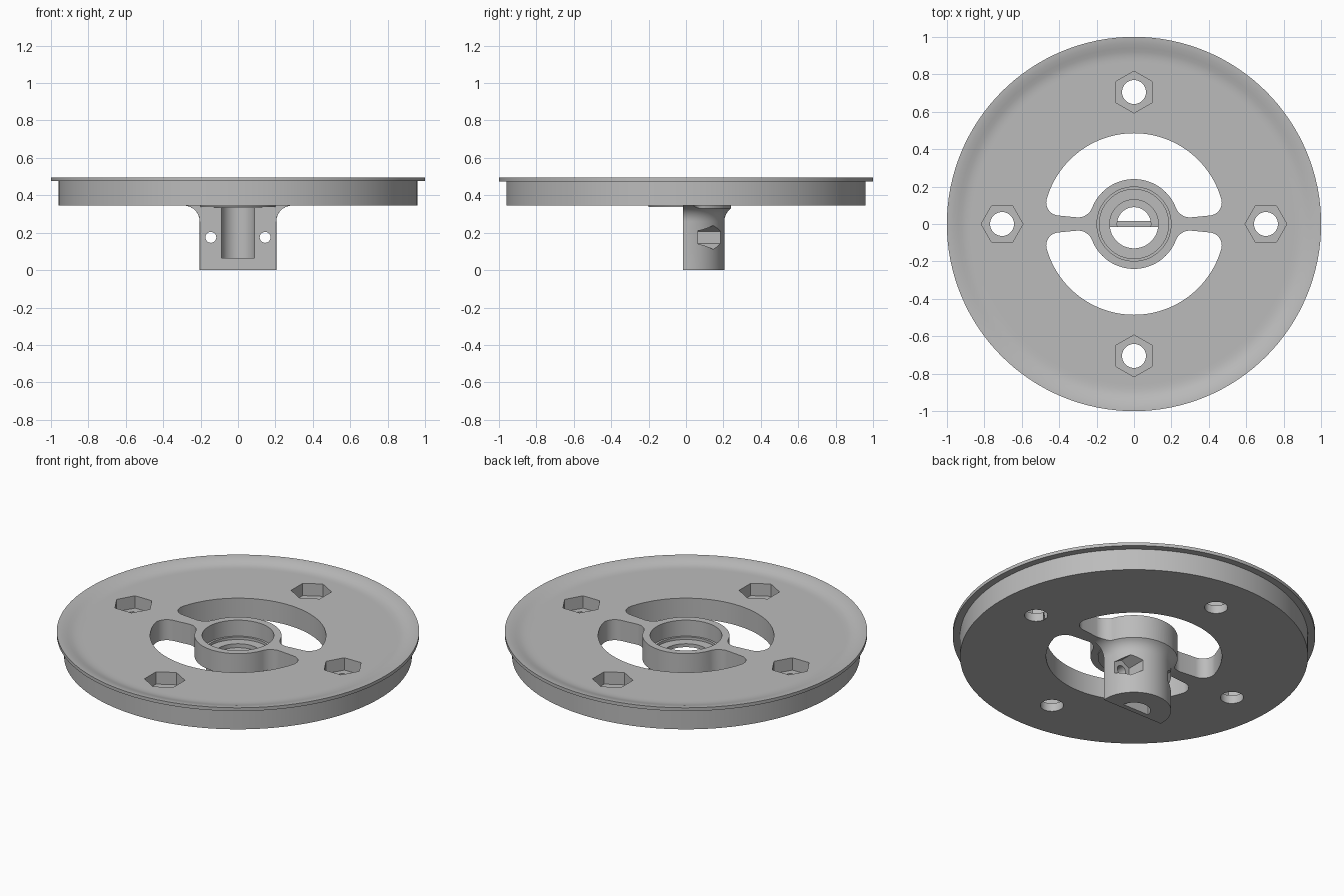
import bpy, bmesh
from math import sin, cos, radians, pi
from mathutils import Matrix, Vector

if "Cube" in bpy.data.objects:
    bpy.data.objects.remove(bpy.data.objects["Cube"], do_unlink=True)

grey = bpy.data.materials.new("plain_grey")
grey.use_nodes = True
colour = (0.5, 0.5, 0.5, 1)
grey.diffuse_color = colour
grey.node_tree.nodes["Principled BSDF"].inputs["Base Color"].default_value = colour


def loft(name, rings, matrix=Matrix()):
    """Closed solid through equal-length rings of points."""
    bm = bmesh.new()
    loops = [[bm.verts.new(matrix @ Vector(p)) for p in ring] for ring in rings]
    n = len(loops[0])
    for a, b in zip(loops, loops[1:]):
        for i in range(n):
            j = (i + 1) % n
            bm.faces.new((a[i], a[j], b[j], b[i]))
    bm.faces.new(loops[0][::-1])
    bm.faces.new(loops[-1])
    bmesh.ops.recalc_face_normals(bm, faces=bm.faces)
    mesh = bpy.data.meshes.new(name)
    bm.to_mesh(mesh)
    bm.free()
    mesh.materials.append(grey)
    obj = bpy.data.objects.new(name, mesh)
    bpy.context.collection.objects.link(obj)
    return obj


def arc(cx, cy, r, start, end, steps):
    angles = [radians(start + (end - start) * i / steps) for i in range(steps + 1)]
    return [(cx + r * cos(a), cy + r * sin(a)) for a in angles]


def prism(name, outline, z0, z1, matrix=Matrix()):
    return loft(name, [[(x, y, z) for x, y in outline] for z in (z0, z1)], matrix)


def polygon(r, sides, turn=0):
    return arc(0, 0, r, turn, turn + 360, sides)[:-1]


def lathe(name, profile, sides=128):
    return loft(name, [[(x, y, z) for x, y in polygon(r, sides)] for r, z in profile])


def combine(target, other, operation):
    """Apply one boolean and discard its helper."""
    mod = target.modifiers.new(operation, "BOOLEAN")
    mod.operation, mod.solver, mod.object = operation, "EXACT", other
    bpy.context.view_layer.objects.active = target
    bpy.ops.object.modifier_apply(modifier=mod.name)
    bpy.data.objects.remove(other, do_unlink=True)


# Flanged disc with a shallow dished rim
wheel = lathe("flanged_wheel", [
    (0.96, 0.345), (0.96, 0.475), (1, 0.475), (1, 0.495), (0.985, 0.494),
    (0.965, 0.49), (0.94, 0.483), (0.92, 0.476), (0.9, 0.472), (0.88, 0.47), (0.86, 0.47)])

# Half-round shaft clamp with a fillet into the disc
fillet = [(x, z) for x, z in arc(0.29, 0.26, 0.085, 180, 90, 10)]
clamp = lathe("shaft_clamp", [(0.205, 0)] + fillet + [(0.29, 0.36)])
front_half = [(-1, -1), (1, -1), (1, -0.015), (-1, -0.015)]
combine(clamp, prism("front_cutter", front_half, -1, 1), "DIFFERENCE")
combine(wheel, clamp, "UNION")
combine(wheel, lathe("bearing_boss", [(0.2, 0.337), (0.2, 0.4)]), "UNION")

# Stepped bearing seat and shaft bore
combine(wheel, lathe("bearing_seat", [
    (0.13, 0.334), (0.13, 0.358), (0.185, 0.358), (0.185, 0.373),
    (0.198, 0.373), (0.198, 0.6)]), "DIFFERENCE")
combine(wheel, lathe("shaft_bore", [(0.09, 0.065), (0.09, 0.35)], 64), "DIFFERENCE")
combine(wheel, prism("bottom_opening", arc(0, 0, 0.09, 9.6, 170.4, 32), -0.1, 0.08),
        "DIFFERENCE")

# Two curved windows that leave a pair of spokes
right = (arc(0, 0, 0.24, 90, 21.3, 20) + arc(0.3, 0.117, 0.082, 201, 270, 12)[1:]
         + arc(0.399, 0.115, 0.07, -85, 16, 14) + arc(0, 0, 0.485, 16.1, 90, 30)[1:])
left = [(-x, y) for x, y in right[-2:0:-1]]
for turn in (0, pi):
    combine(wheel, prism("window", right + left, 0.2, 0.6, Matrix.Rotation(turn, 4, "Z")),
            "DIFFERENCE")

# Four bolt holes with hexagonal nut pockets
for i in range(4):
    place = Matrix.Rotation(i * pi / 2, 4, "Z") @ Matrix.Translation((0.705, 0, 0))
    combine(wheel, prism("bolt_hole", polygon(0.064, 40), 0.3, 0.6, place), "DIFFERENCE")
    combine(wheel, prism("nut_pocket", polygon(0.112, 6), 0.395, 0.6, place), "DIFFERENCE")

# Clamp screws run front to back, with nut pockets behind
for x in (-0.145, 0.145):
    place = Matrix.Translation((x, 0, 0.175)) @ Matrix.Rotation(-pi / 2, 4, "X")
    combine(wheel, prism("screw_hole", polygon(0.029, 32), -0.1, 0.12, place), "DIFFERENCE")
    combine(wheel, prism("clamp_nut", polygon(0.064, 6, 30), 0.065, 0.3, place), "DIFFERENCE")

bpy.ops.object.select_all(action="DESELECT")
wheel.select_set(True)
bpy.context.view_layer.objects.active = wheel
bpy.ops.object.shade_smooth_by_angle(angle=radians(30))
